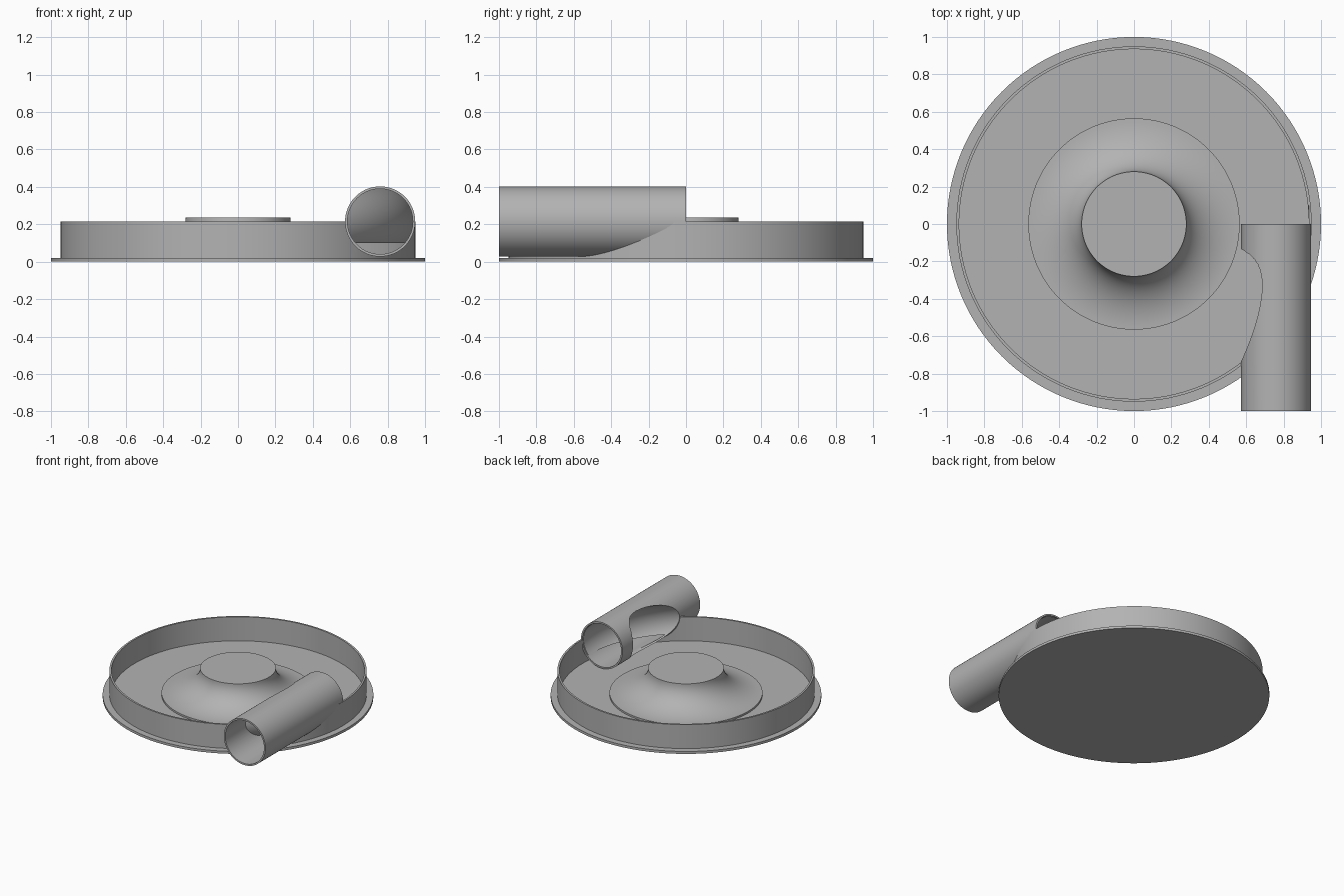
import bpy, bmesh
from math import sin, cos, pi
from mathutils import Vector

cube = bpy.data.objects.get("Cube")
if cube:
    bpy.data.objects.remove(cube, do_unlink=True)

grey = bpy.data.materials.new("plain grey")
grey.use_nodes = True
COLOUR = (0.45, 0.45, 0.45, 1)
grey.diffuse_color = COLOUR
grey.node_tree.nodes["Principled BSDF"].inputs["Base Color"].default_value = COLOUR

PIPE_X, PIPE_Z = 0.76, 0.215
PIPE_R, BORE_R, DUCT_R = 0.1875, 0.1745, 0.172
SEG = 128


def lathe(name, profile, closed=False, steps=SEG):
    """Spin a radius/height profile about z; open profiles get end caps."""
    bm = bmesh.new()
    rings = [[bm.verts.new((r * cos(2 * pi * i / steps), r * sin(2 * pi * i / steps), z))
              for i in range(steps)] for r, z in profile]
    pairs = list(zip(rings, rings[1:]))
    if closed:
        pairs.append((rings[-1], rings[0]))
    else:
        bm.faces.new(rings[0])
        bm.faces.new(rings[-1])
    for a, b in pairs:
        for i in range(steps):
            j = (i + 1) % steps
            bm.faces.new((a[i], a[j], b[j], b[i]))
    bmesh.ops.recalc_face_normals(bm, faces=bm.faces)
    mesh = bpy.data.meshes.new(name)
    bm.to_mesh(mesh)
    bm.free()
    obj = bpy.data.objects.new(name, mesh)
    bpy.context.collection.objects.link(obj)
    mesh.materials.append(grey)
    return obj


def rod(name, radius, y0, y1):
    """Cylinder lying along y on the pipe axis."""
    obj = lathe(name, [(radius, y0), (radius, y1)], steps=96)
    for v in obj.data.vertices:
        x, y, z = v.co
        v.co = Vector((PIPE_X + x, z, PIPE_Z - y))
    return obj


def ring_duct(name, radius):
    """Torus that follows the round chamber."""
    n = 48
    return lathe(name, [(PIPE_X + radius * cos(2 * pi * i / n),
                         PIPE_Z + radius * sin(2 * pi * i / n)) for i in range(n)], closed=True)


def combine(obj, tool, operation="DIFFERENCE"):
    mod = obj.modifiers.new("cut", "BOOLEAN")
    mod.operation, mod.solver, mod.object = operation, "EXACT", tool
    tool.hide_render = True
    bpy.context.view_layer.objects.active = obj
    bpy.ops.object.modifier_apply(modifier=mod.name)


# Base plate
base = lathe("base_plate", [(1, 0), (1, 0.02)])

# Chamber wall
wall = lathe("chamber_wall", [(0.935, 0.015), (0.95, 0.015), (0.95, 0.215), (0.935, 0.215)],
             closed=True)

# Flared hub in the middle
steps = 20
flare = [(0.565 - 0.285 * sin(pi / 2 * i / steps), 0.235 - 0.2 * cos(pi / 2 * i / steps))
         for i in range(steps + 1)]
hub = lathe("centre_hub", [(0.565, 0.015)] + flare)

# Tangential pipe, opened where the round duct meets it
pipe = rod("outlet_pipe", PIPE_R, -1, 0)
bore = rod("bore_cutter", BORE_R, -1.1, 0.1)
duct = ring_duct("duct_cutter", DUCT_R)
combine(pipe, bore)
combine(pipe, duct)
combine(wall, bore)

# Curved baffle inside the pipe
baffle = rod("inner_baffle", 0.18, -0.97, -0.01)
combine(baffle, ring_duct("baffle_shell", 0.1835), "INTERSECT")
combine(baffle, duct)
block = lathe("baffle_gap_cutter", [(2, -0.5), (2, 0.1)], steps=8)
combine(baffle, block)

# Remove the cutters
for obj in list(bpy.data.objects):
    if obj.name in ("bore_cutter", "duct_cutter", "baffle_shell", "baffle_gap_cutter"):
        bpy.data.objects.remove(obj, do_unlink=True)

# Smooth round faces, sharp rims
bpy.ops.object.select_all(action="DESELECT")
for obj in (base, wall, hub, pipe, baffle):
    obj.select_set(True)
bpy.context.view_layer.objects.active = base
bpy.ops.object.shade_smooth_by_angle(angle=pi / 6)
